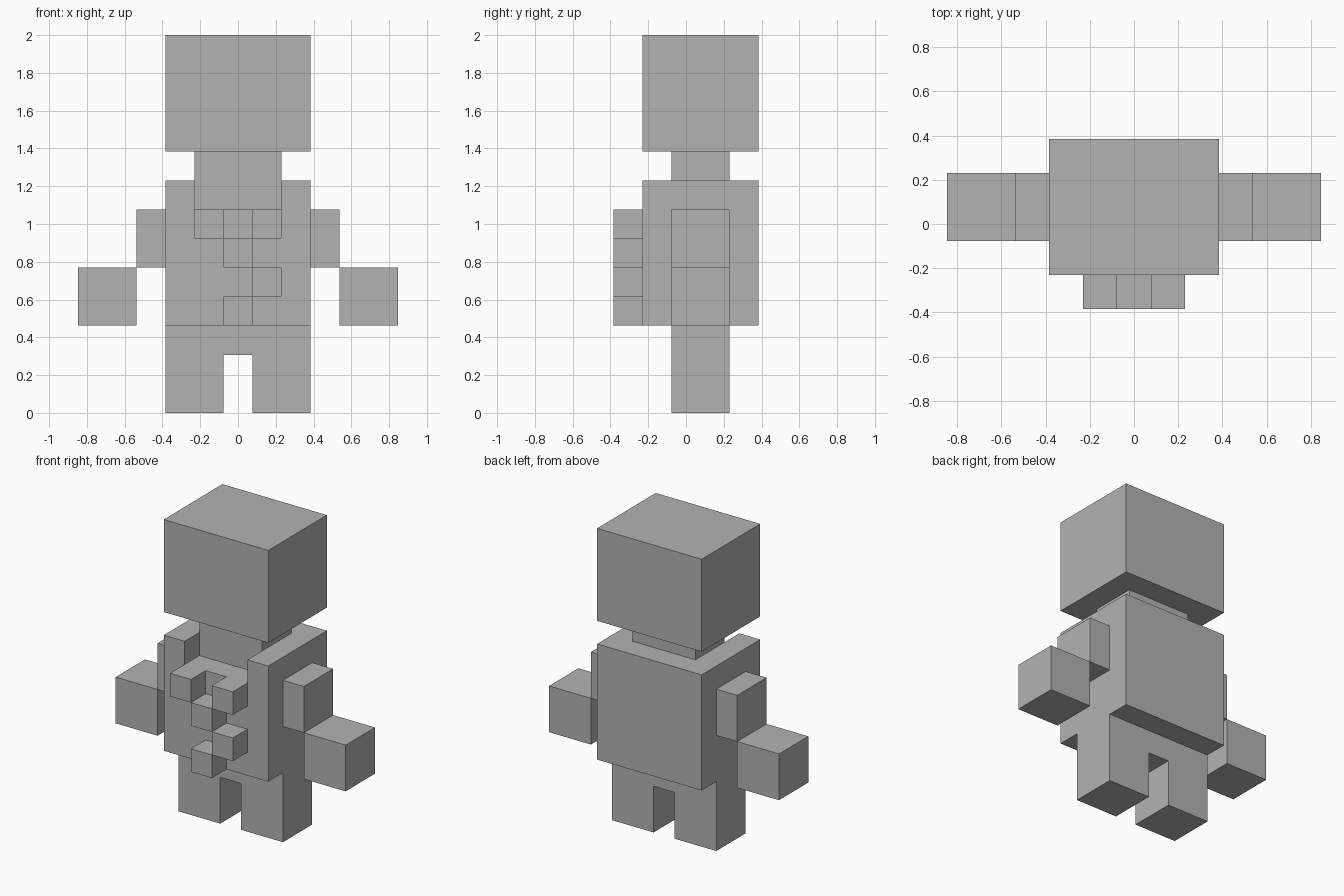
import bpy
import bmesh
from mathutils import Vector

cube = bpy.data.objects.get("Cube")
if cube:
    bpy.data.objects.remove(cube, do_unlink=True)

U = 1 / 13  # block grid size

grey = bpy.data.materials.new("plain grey")
grey.use_nodes = True
colour = (0.45, 0.45, 0.45, 1)
grey.diffuse_color = colour
grey.node_tree.nodes["Principled BSDF"].inputs["Base Color"].default_value = colour


def add_object(name, bm):
    bmesh.ops.recalc_face_normals(bm, faces=bm.faces)
    mesh = bpy.data.meshes.new(name)
    bm.to_mesh(mesh)
    bm.free()
    mesh.materials.append(grey)
    obj = bpy.data.objects.new(name, mesh)
    bpy.context.scene.collection.objects.link(obj)
    return obj


def box(name, xs, ys, zs):
    """Box between grid limits on each axis."""
    bm = bmesh.new()
    bmesh.ops.create_cube(bm, size=1)
    for v in bm.verts:
        v.co = Vector([U * (r[0] if c < 0 else r[1]) for c, r in zip(v.co, (xs, ys, zs))])
    return add_object(name, bm)


def extrude_profile(name, half, ys):
    """Mirror half an x-z outline and extrude it along y."""
    outline = half + [(-x, z) for x, z in reversed(half)]
    bm = bmesh.new()
    face = bm.faces.new([bm.verts.new((x * U, ys[0] * U, z * U)) for x, z in outline])
    geom = bmesh.ops.extrude_face_region(bm, geom=[face])["geom"]
    moved = [g for g in geom if isinstance(g, bmesh.types.BMVert)]
    bmesh.ops.translate(bm, verts=moved, vec=(0, (ys[1] - ys[0]) * U, 0))
    return add_object(name, bm)


# Head and neck
box("head", (-5, 5), (-3, 5), (18, 26))
box("neck", (-3, 3), (-1, 3), (14, 18))

# Torso with an open collar cut into the front of the neckline
torso = box("torso", (-5, 5), (-3, 5), (6, 16))
cutter = box("collar_cutter", (-3, 3), (-4, 0), (14, 17))
cutter.hide_render = True
cut = torso.modifiers.new("collar", "BOOLEAN")
cut.operation = "DIFFERENCE"
cut.solver = "EXACT"
cut.object = cutter
bpy.context.view_layer.objects.active = torso
bpy.ops.object.modifier_apply(modifier=cut.name)
bpy.data.objects.remove(cutter, do_unlink=True)

# Joined legs
extrude_profile("legs", [(1, 4), (1, 0), (5, 0), (5, 6)], (-1, 3))

# Raised blocks on the chest
for i, (x, z) in enumerate([(-3, 12), (1, 12), (-1, 10), (1, 8), (-1, 6)], 1):
    box(f"chest_block_{i}", (x, x + 2), (-5, -3), (z, z + 2))

# Stepped arms
for side, s in (("left", 1), ("right", -1)):
    box(f"{side}_upper_arm", sorted((5 * s, 7 * s)), (-1, 3), (10, 14))
    box(f"{side}_hand", sorted((7 * s, 11 * s)), (-1, 3), (6, 10))
